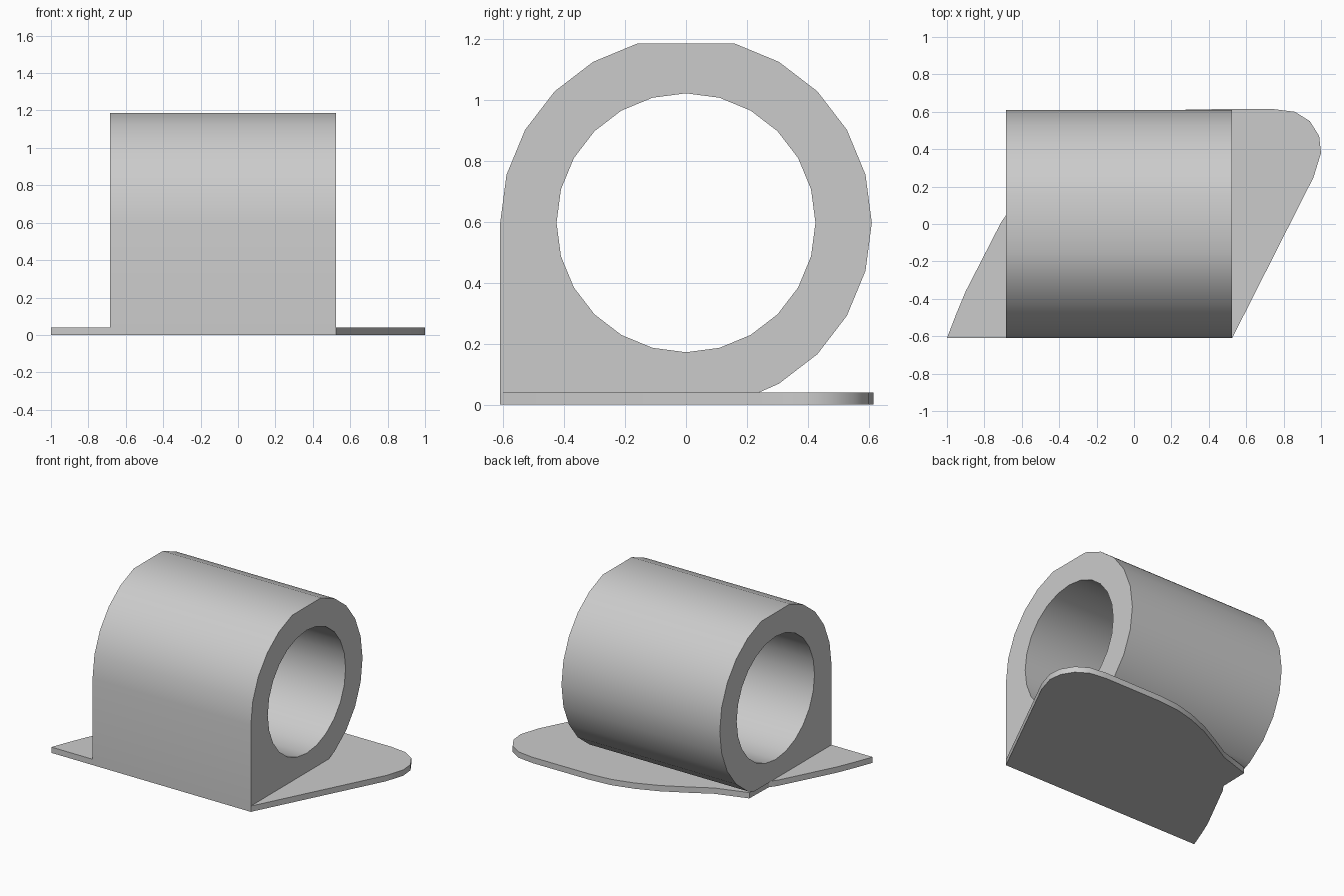
import bpy
import bmesh
from math import cos, sin, radians
from mathutils import Vector

cube = bpy.data.objects.get("Cube")
if cube:
    bpy.data.objects.remove(cube, do_unlink=True)

GREY = (0.6, 0.6, 0.6, 1.0)
mat = bpy.data.materials.new("light_grey")
mat.use_nodes = True
mat.diffuse_color = GREY
mat.node_tree.nodes["Principled BSDF"].inputs["Base Color"].default_value = GREY


def finish(name, bm):
    bmesh.ops.recalc_face_normals(bm, faces=bm.faces)
    mesh = bpy.data.meshes.new(name)
    bm.to_mesh(mesh)
    bm.free()
    mesh.materials.append(mat)
    obj = bpy.data.objects.new(name, mesh)
    bpy.context.collection.objects.link(obj)
    bpy.ops.object.select_all(action='DESELECT')
    obj.select_set(True)
    bpy.context.view_layer.objects.active = obj
    bpy.ops.object.shade_smooth_by_angle(angle=radians(30))
    return obj


def extrude_outline(name, loops, offset):
    """Fill closed loops (outer edge, then holes) and extrude them."""
    bm = bmesh.new()
    edges = []
    for loop in loops:
        verts = [bm.verts.new(p) for p in loop]
        edges += [bm.edges.new((a, b)) for a, b in zip(verts, verts[1:] + verts[:1])]
    bmesh.ops.triangle_fill(bm, use_beauty=True, use_dissolve=False, edges=edges)
    geom = bmesh.ops.extrude_face_region(bm, geom=bm.faces[:], use_keep_orig=True)["geom"]
    moved = [v for v in geom if isinstance(v, bmesh.types.BMVert)]
    bmesh.ops.translate(bm, verts=moved, vec=Vector(offset))
    return finish(name, bm)


# Base plate: skewed outline with a rounded back corner
THICK = 0.04
plate = [(-1, -.61), (.525, -.61), (.96, .25), (1, .38), (.99, .47), (.94, .55),
         (.86, .6), (.74, .615), (.3, .613), (.15, .6), (0, .56), (-.15, .5),
         (-.31, .415), (-.45, .335), (-.67, .265), (-.675, .06), (-.71, .01),
         (-.9, -.36), (-.95, -.48)]
extrude_outline("base_plate", [[(x, y, 0) for x, y in plate]], (0, 0, THICK))

# Housing: round barrel with a flat top, straight front wall and a bore
X0, X1, AXIS = -.685, .525, .597


def on_circle(radius, degrees):
    a = radians(degrees)
    return (X0, radius * cos(a), AXIS + radius * sin(a))


outer = [on_circle(.61, d) for d in range(-60, 181, 15) if d != 90]
outer += [(X0, -.61, THICK), (X0, .24, THICK)]
bore = [on_circle(.425, d) for d in range(0, 360, 15)]
extrude_outline("barrel_housing", [outer, bore], (X1 - X0, 0, 0))
